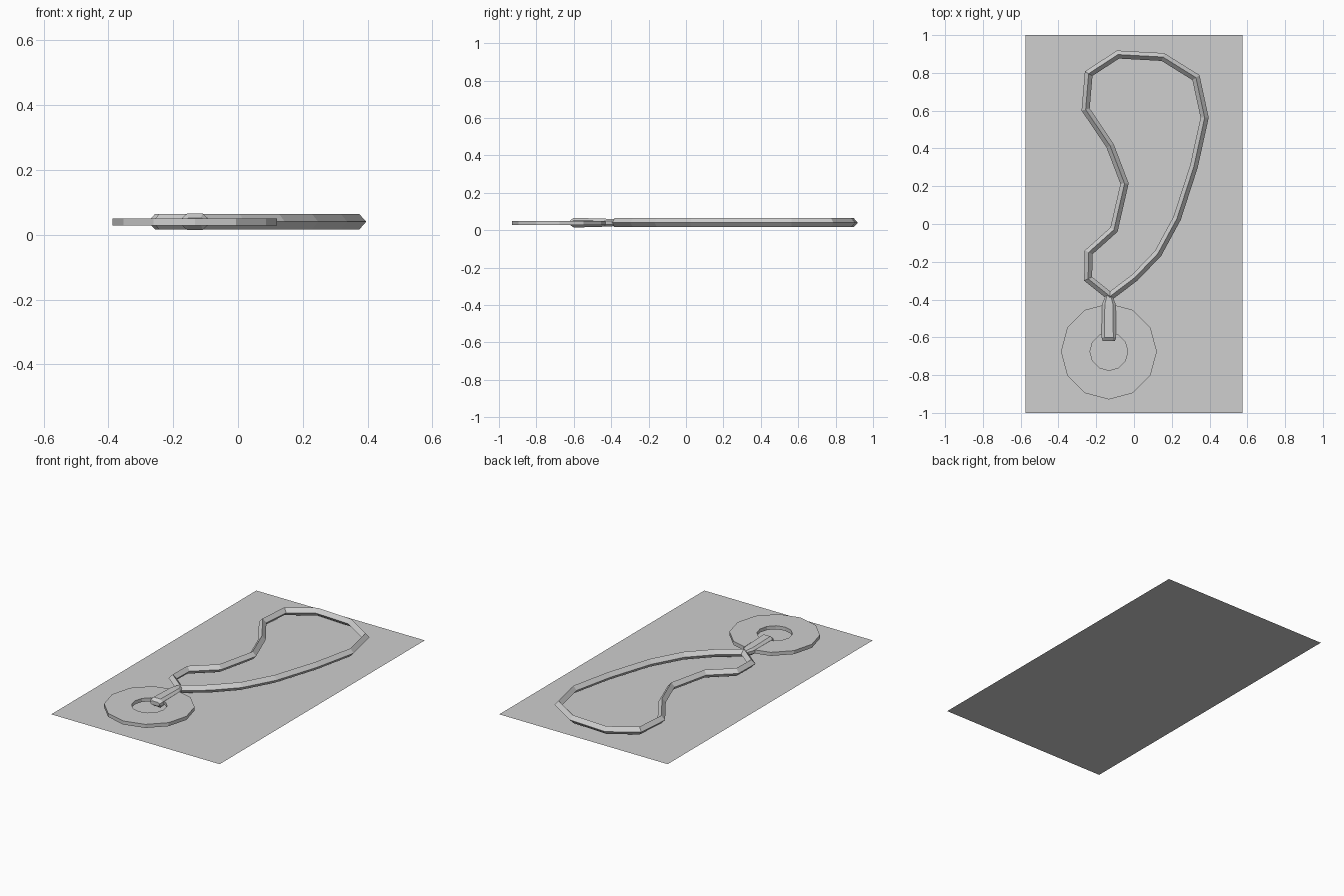
import bpy, bmesh, math
from mathutils import Vector

cube = bpy.data.objects.get("Cube")
if cube:
    bpy.data.objects.remove(cube, do_unlink=True)

# Single pale grey finish
grey = bpy.data.materials.new("pale_grey")
grey.use_nodes = True
colour = (0.62, 0.62, 0.62, 1)
grey.diffuse_color = colour
grey.node_tree.nodes["Principled BSDF"].inputs["Base Color"].default_value = colour


def finish(name, bm, fix_normals=True):
    if fix_normals:
        bmesh.ops.recalc_face_normals(bm, faces=bm.faces[:])
    mesh = bpy.data.meshes.new(name)
    bm.to_mesh(mesh)
    bm.free()
    mesh.materials.append(grey)
    obj = bpy.data.objects.new(name, mesh)
    bpy.context.collection.objects.link(obj)
    return obj


def loft(bm, rings, closed):
    """Bridge equal rings of points; cap the ends when open."""
    rows = [[bm.verts.new(p) for p in ring] for ring in rings]
    pairs = list(zip(rows, rows[1:]))
    if closed:
        pairs.append((rows[-1], rows[0]))
    else:
        bm.faces.new(rows[0])
        bm.faces.new(rows[-1])
    n = len(rows[0])
    for a, b in pairs:
        for i in range(n):
            j = (i + 1) % n
            bm.faces.new((a[i], a[j], b[j], b[i]))


MID = 0.04          # height of the jewellery's middle plane
PX = -0.133         # pendant centre line

# Flat sheet underneath
bm = bmesh.new()
bm.faces.new([bm.verts.new(p) for p in
              ((-0.575, -1, 0), (0.575, -1, 0), (0.575, 1, 0), (-0.575, 1, 0))])
finish("base_sheet", bm, False)

# Cord: diamond section mitred along a closed path
path = [Vector(p) for p in (
    (-0.085, 0.897), (0.153, 0.884), (0.328, 0.775), (0.374, 0.563),
    (0.317, 0.304), (0.228, 0.03), (0.127, -0.156), (0.005, -0.283),
    (-0.127, -0.383), (-0.243, -0.29), (-0.24, -0.15), (-0.106, -0.03),
    (-0.05, 0.214), (-0.127, 0.415), (-0.256, 0.606), (-0.24, 0.796))]
rings = []
for i, p in enumerate(path):
    d0 = (p - path[i - 1]).normalized()
    d1 = (path[(i + 1) % len(path)] - p).normalized()
    t = (d0 + d1).normalized()
    side = Vector((-t.y, t.x)) * 0.021 / max(t.dot(d1), 0.7)
    rings.append([(p.x + side.x, p.y + side.y, MID), (p.x, p.y, MID + 0.024),
                  (p.x - side.x, p.y - side.y, MID), (p.x, p.y, MID - 0.024)])
bm = bmesh.new()
loft(bm, rings, True)
finish("necklace_cord", bm)

# Pendant: twelve-sided ring disc
rings = []
for k in range(12):
    a = k * math.tau / 12
    rings.append([(PX + r * math.cos(a), -0.675 + r * math.sin(a), z)
                  for r, z in ((0.1, 0.028), (0.254, 0.028), (0.254, 0.05), (0.1, 0.05))])
bm = bmesh.new()
loft(bm, rings, True)
finish("pendant_disc", bm)

# Bail: tapered clasp with bevelled sides (y, half width, half height)
rings = []
for y, w, h in ((-0.378, 0.017, 0.018), (-0.425, 0.036, 0.021),
                (-0.6, 0.039, 0.026), (-0.62, 0.032, 0.012)):
    rings.append([(PX + sx * w, y, MID + sz * h) for sx, sz in
                  ((-1, 0.45), (-0.6, 1), (0.6, 1), (1, 0.45),
                   (1, -0.45), (0.6, -1), (-0.6, -1), (-1, -0.45))])
bm = bmesh.new()
loft(bm, rings, False)
finish("pendant_bail", bm)
